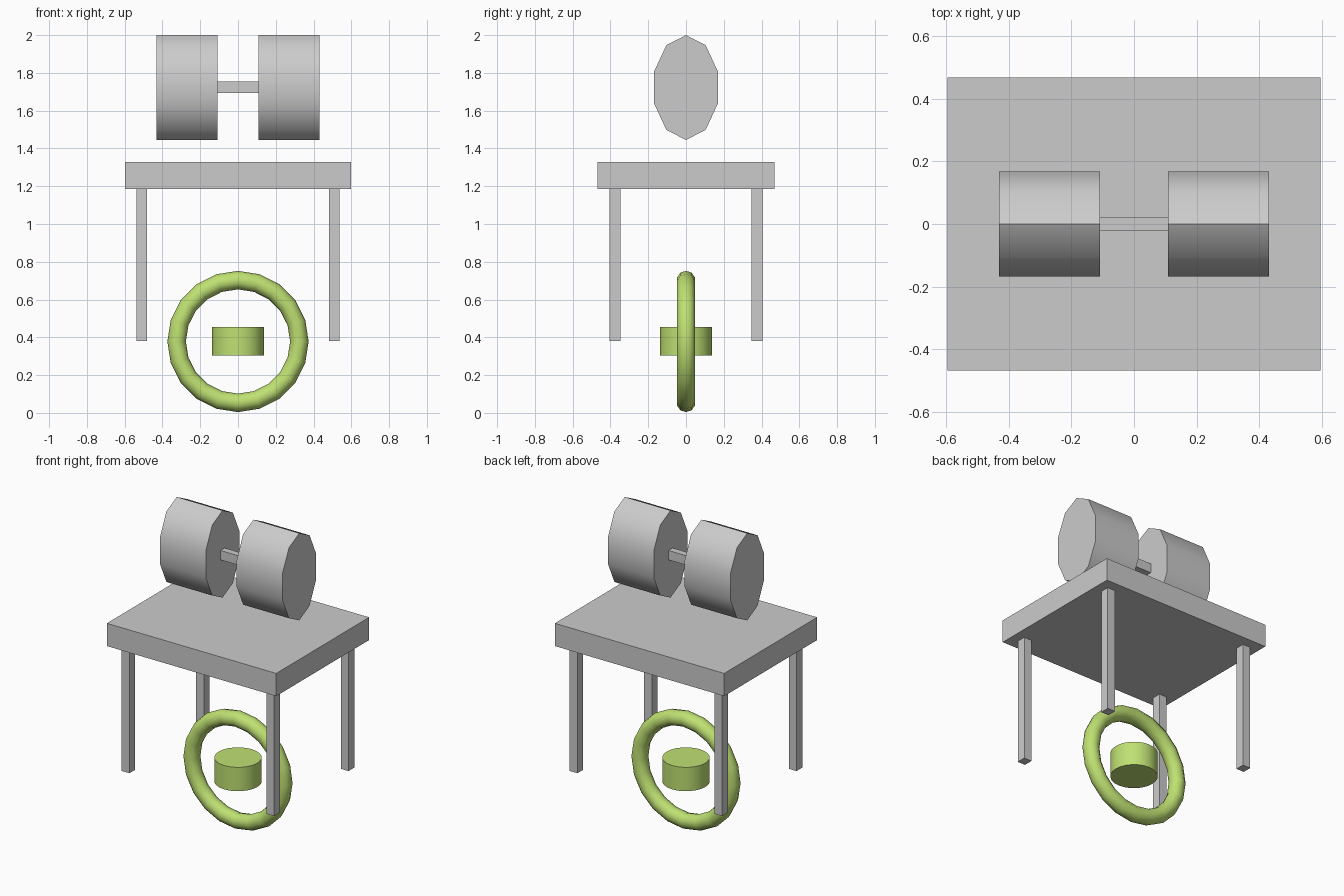
import bpy
from math import pi

if "Cube" in bpy.data.objects:
    bpy.data.objects.remove(bpy.data.objects["Cube"])


def finish(ob, name, material=None, smooth=None):
    ob.name = name
    bpy.ops.object.transform_apply(location=False, rotation=True, scale=True)
    if material:
        ob.data.materials.append(material)
    if smooth:
        bpy.ops.object.shade_smooth_by_angle(angle=smooth)
    return ob


def box(name, centre, size):
    bpy.ops.mesh.primitive_cube_add(size=1, location=centre)
    ob = bpy.context.object
    ob.scale = size
    return finish(ob, name)


green = bpy.data.materials.new("green")
green.diffuse_color = (0.52, 0.75, 0.17, 1)
green.use_nodes = True
green.node_tree.nodes["Principled BSDF"].inputs["Base Color"].default_value = green.diffuse_color

# Table top and four legs
box("table_top", (0, 0, 1.257), (1.194, 0.936, 0.145))
for sx, side in ((-1, "left"), (1, "right")):
    for sy, end in ((-1, "front"), (1, "back")):
        box(f"{end}_{side}_leg", (sx * 0.51, sy * 0.375, 0.783), (0.054, 0.058, 0.806))

# Dumbbell: two ten-sided weights, stretched in height, on a square bar
for sx, side in ((-1, "left"), (1, "right")):
    bpy.ops.mesh.primitive_cylinder_add(vertices=10, radius=1, depth=1,
                                        location=(sx * 0.2705, 0, 1.7225))
    weight = bpy.context.object
    # local y becomes world z, local z becomes world x
    weight.rotation_euler = (pi / 2, 0, pi / 2)
    weight.scale = (0.177, 0.2775, 0.323)
    finish(weight, f"{side}_weight", smooth=0.8)
box("handle_bar", (0, 0, 1.7235), (0.222, 0.042, 0.06))

# Upright ring below the table
bpy.ops.mesh.primitive_torus_add(major_radius=0.325, minor_radius=0.049,
                                 major_segments=20, minor_segments=10,
                                 location=(0, 0, 0.378), rotation=(pi / 2, 0, 0))
finish(bpy.context.object, "ring", green, 1.0)

# Short cylinder floating in the ring
bpy.ops.mesh.primitive_cylinder_add(vertices=24, radius=0.137, depth=0.152,
                                    location=(0, 0, 0.38))
finish(bpy.context.object, "hub", green, 0.6)
